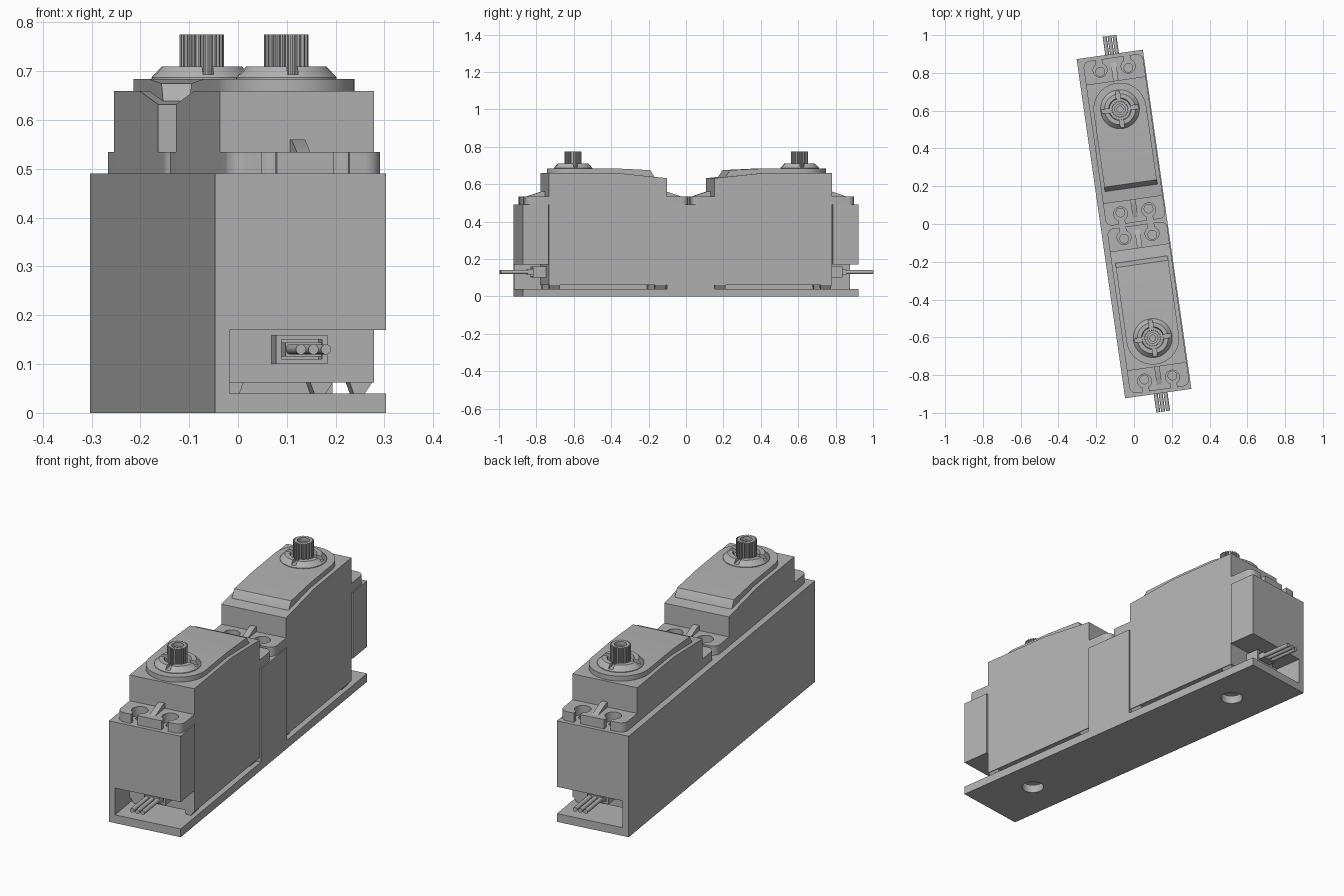
import bpy, bmesh, math
from mathutils import Matrix, Vector

if "Cube" in bpy.data.objects:
    bpy.data.objects.remove(bpy.data.objects["Cube"], do_unlink=True)

grey = bpy.data.materials.new("plain_grey")
grey.use_nodes = True
COLOUR = (0.45, 0.45, 0.45, 1)
grey.diffuse_color = COLOUR
grey.node_tree.nodes["Principled BSDF"].inputs["Base Color"].default_value = COLOUR

TURN = Matrix.Rotation(math.radians(8.14), 4, 'Z')
parts = []


def finish(name, bm):
    bmesh.ops.recalc_face_normals(bm, faces=bm.faces)
    mesh = bpy.data.meshes.new(name)
    bm.to_mesh(mesh)
    bm.free()
    mesh.materials.append(grey)
    obj = bpy.data.objects.new(name, mesh)
    bpy.context.collection.objects.link(obj)
    parts.append(obj)
    return obj


def prism(name, outline, lo, hi, axis='z'):
    """Extrude an outline: (x, y) along z, (y, z) along x, or (x, z) along y."""
    place = {'z': lambda p, h: (p[0], p[1], h),
             'x': lambda p, h: (h, p[0], p[1]),
             'y': lambda p, h: (p[0], h, p[1])}[axis]
    bm = bmesh.new()
    a = [bm.verts.new(place(p, lo)) for p in outline]
    b = [bm.verts.new(place(p, hi)) for p in outline]
    bm.faces.new(a)
    bm.faces.new(b)
    n = len(a)
    for i in range(n):
        bm.faces.new((a[i], a[(i + 1) % n], b[(i + 1) % n], b[i]))
    return finish(name, bm)


def box(name, x0, x1, y0, y1, z0, z1):
    return prism(name, [(x0, y0), (x1, y0), (x1, y1), (x0, y1)], z0, z1)


def arc(cx, cy, r, start, end, steps):
    return [(cx + r * math.cos(t), cy + r * math.sin(t)) for t in
            (math.radians(start + (end - start) * i / steps) for i in range(steps + 1))]


def rod(name, cx, cy, r, lo, hi, axis='z', n=40):
    return prism(name, arc(cx, cy, r, 0, 360, n)[:-1], lo, hi, axis)


def lathe(name, profile, cx, cy, n=56):
    bm = bmesh.new()
    rings = [[bm.verts.new((cx + r * math.cos(t), cy + r * math.sin(t), z))
              for t in (math.tau * i / n for i in range(n))] for r, z in profile]
    for k, ring in enumerate(rings):
        nxt = rings[(k + 1) % len(rings)]
        for i in range(n):
            j = (i + 1) % n
            bm.faces.new((ring[i], ring[j], nxt[j], nxt[i]))
    return finish(name, bm)


def carve(obj, cutters, operation='DIFFERENCE'):
    """Apply boolean cutters to an object and discard them."""
    for c in cutters:
        m = obj.modifiers.new("cut", 'BOOLEAN')
        m.object, m.operation, m.solver = c, operation, 'EXACT'
    dg = bpy.context.evaluated_depsgraph_get()
    mesh = bpy.data.meshes.new_from_object(obj.evaluated_get(dg))
    obj.modifiers.clear()
    obj.data = mesh
    for c in cutters:
        parts.remove(c)
        bpy.data.objects.remove(c, do_unlink=True)
    return obj


MID = 0.0125      # sideways centre of the servos
HW = 0.1595       # servo half width
OUT, INN = -0.765, -0.128   # servo body ends
SHAFT = -0.612
HOLES = (-0.823, -0.07)

# Bracket: one block with servo pockets, cable openings and holes
bracket = box("bracket", -0.177, 0.177, -0.907, 0.907, 0, 0.49)
cuts = []
for s in (-1, 1):
    a, b = sorted((s * 0.128, s * 0.768))
    cuts.append(box("pocket", -0.147, 0.3, a, b, 0.04, 0.6))
    a, b = sorted((s * 0.75, s * 1.0))
    cuts.append(box("opening", -0.147, 0.3, a, b, 0.04, 0.17))
    cuts.append(rod("base_hole", MID, s * 0.625, 0.05, -0.1, 0.1))
    for v in HOLES:
        for u in (-0.075, 0.075):
            cuts.append(rod("screw_hole", MID + u, s * v, 0.023, 0.4, 0.6, n=24))
carve(bracket, cuts)
bracket.matrix_world = TURN


def ear(tag, y0, y1, d):
    """Mounting ear from the body at y0 to the rounded edge at y1; d is the outward sign."""
    r = 0.035
    pts = [(-HW, y0)]
    pts += arc(-HW + r, y1 - d * r, r, 180, 180 + d * -90, 8)
    pts += arc(HW - r, y1 - d * r, r, d * 90, 0, 8)
    pts += [(HW, y0)]
    plate = prism(tag + "_ear", pts, 0.49, 0.535)
    yc = (y0 + y1) / 2 + d * 0.005
    cutters = []
    for u in (-0.075, 0.075):
        cutters.append(rod("hole", u, yc, 0.037, 0.4, 0.6, n=32))
        a, b = sorted((yc, y1 + d * 0.05))
        cutters.append(box("slot", u - 0.016, u + 0.016, a, b, 0.4, 0.6))
    carve(plate, cutters)
    prism(tag + "_rib", [(y0, 0.53), (y0, 0.56), (y0 + d * 0.02, 0.56),
                         (y0 + d * 0.095, 0.535), (y0 + d * 0.095, 0.53)], -0.014, 0.014, 'x')


def servo(tag, half_turn):
    first = len(parts)
    # Body with a top that falls towards the inner end
    prism(tag + "_body", [(OUT, 0.062), (INN, 0.062), (INN, 0.632), (-0.40, 0.66), (OUT, 0.66)],
          -HW, HW, 'x')
    # Tapered corner feet
    for x in (-1, 1):
        for y0, y1 in ((OUT, -0.70), (-0.195, INN)):
            prism(tag + "_foot", [(x * HW, 0.067), (x * (HW - 0.018), 0.04),
                                  (x * 0.118, 0.04), (x * 0.108, 0.067)], y0 + 0.004, y1 - 0.004, 'y')
    # Raised cap, round at the shaft and sloped at the inner end
    cap = prism(tag + "_cap", arc(0, SHAFT, 0.14, 180, 360, 32) + [(0.14, -0.18), (-0.14, -0.18)],
                0.60, 0.70)
    carve(cap, [prism("cap_profile", [(-0.9, 0.61), (-0.185, 0.61), (-0.190, 0.636), (-0.215, 0.675),
                                      (-0.40, 0.684), (-0.9, 0.684)], -0.3, 0.3, 'x')], 'INTERSECT')
    # Notched collar
    collar = lathe(tag + "_collar", [(0.103, 0.68), (0.103, 0.687), (0.082, 0.71), (0.06, 0.71),
                                     (0.056, 0.692), (0.02, 0.692), (0.02, 0.68)], 0, SHAFT)
    carve(collar, [box("notch", -0.011, 0.011, SHAFT + a, SHAFT + b, 0.693, 0.8)
                   for a, b in ((0.05, 0.12), (-0.12, -0.05))] +
                  [box("notch", a, b, SHAFT - 0.011, SHAFT + 0.011, 0.693, 0.8)
                   for a, b in ((0.05, 0.12), (-0.12, -0.05))])
    # Toothed shaft with a stepped bore
    teeth = 24
    outline = []
    for i in range(teeth):
        for f, r in ((-0.3, 0.040), (-0.15, 0.046), (0.15, 0.046), (0.3, 0.040)):
            t = math.tau * (i + f) / teeth
            outline.append((r * math.cos(t), SHAFT + r * math.sin(t)))
    shaft = prism(tag + "_shaft", outline, 0.685, 0.775)
    carve(shaft, [rod("bore", 0, SHAFT, 0.027, 0.757, 0.8, n=32),
                  rod("bore_deep", 0, SHAFT, 0.016, 0.70, 0.79, n=24)])
    # Mounting ears at both ends
    ear(tag + "_outer", OUT, -0.888, -1)
    ear(tag + "_inner", INN, -0.008, 1)
    # Cable socket, plug and three wires
    socket = box(tag + "_socket", -0.053, 0.053, -0.835, OUT + 0.01, 0.10, 0.16)
    carve(socket, [box("recess", -0.042, 0.042, -0.9, -0.785, 0.11, 0.15)])
    box(tag + "_plug", -0.037, 0.037, -0.86, -0.78, 0.116, 0.144)
    for x in (-0.026, 0, 0.026):
        rod(tag + "_wire", x, 0.13, 0.0105, -1.005, -0.85, 'y', n=16)
    move = TURN @ Matrix.Translation(Vector((MID, 0, 0)))
    if half_turn:
        move = move @ Matrix.Rotation(math.pi, 4, 'Z')
    for obj in parts[first:]:
        obj.matrix_world = move


servo("front_servo", False)
servo("rear_servo", True)

# Smooth the round surfaces, keep the edges sharp
bpy.ops.object.select_all(action='DESELECT')
for obj in parts:
    obj.select_set(True)
bpy.context.view_layer.objects.active = bracket
bpy.ops.object.shade_smooth_by_angle(angle=math.radians(25))
